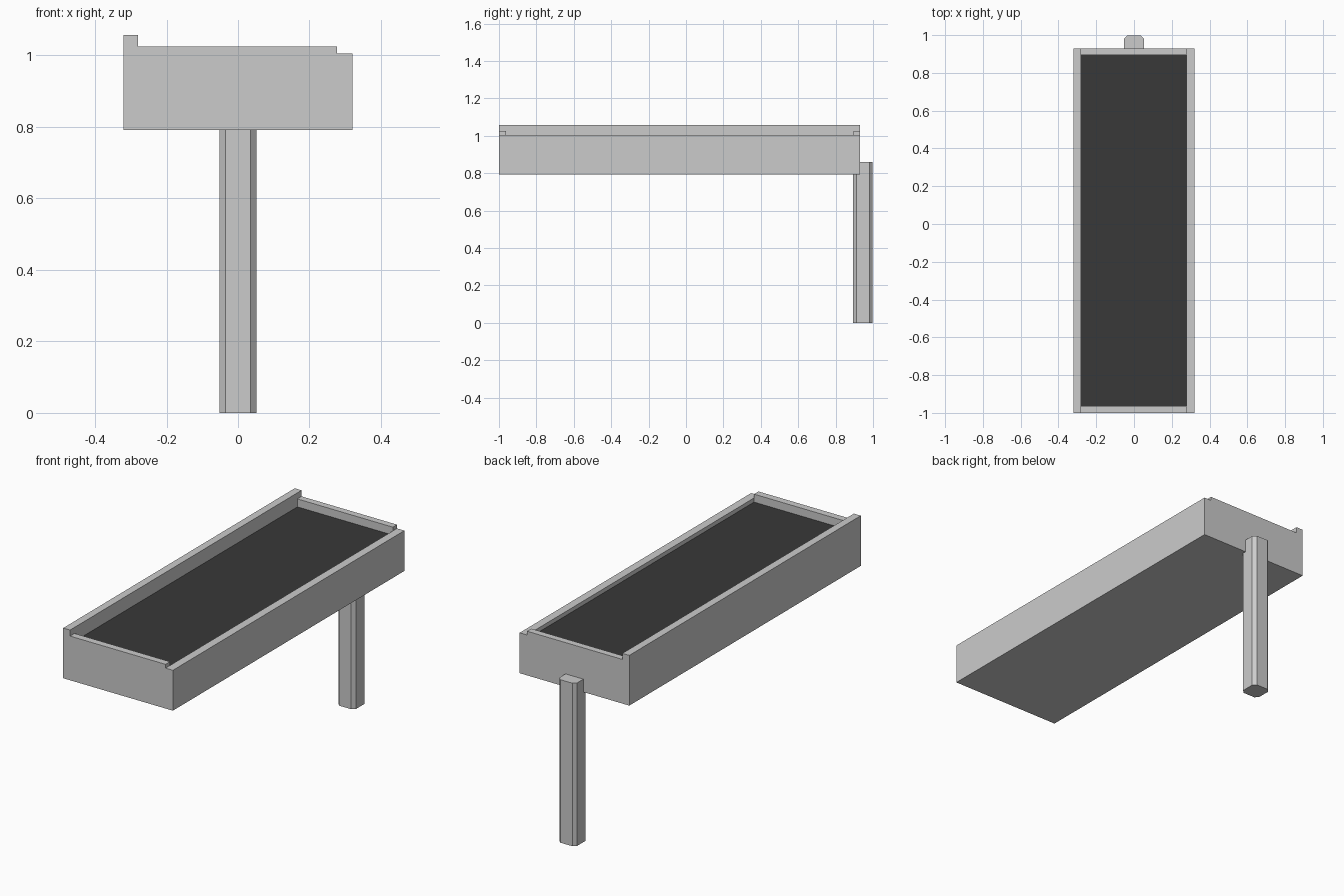
import bpy, bmesh

if "Cube" in bpy.data.objects:
    bpy.data.objects.remove(bpy.data.objects["Cube"])


def prism(name, outline, axis, start, end):
    """Extrude a closed 2D outline along y (outline in xz) or z (outline in xy)."""
    bm = bmesh.new()
    pts = [(a, start, b) if axis == 'y' else (a, b, start) for a, b in outline]
    face = bm.faces.new([bm.verts.new(p) for p in pts])
    new = bmesh.ops.extrude_face_region(bm, geom=[face])['geom']
    step = (0, end - start, 0) if axis == 'y' else (0, 0, end - start)
    bmesh.ops.translate(bm, vec=step,
                        verts=[g for g in new if isinstance(g, bmesh.types.BMVert)])
    bmesh.ops.recalc_face_normals(bm, faces=bm.faces)
    mesh = bpy.data.meshes.new(name)
    bm.to_mesh(mesh)
    bm.free()
    obj = bpy.data.objects.new(name, mesh)
    bpy.context.collection.objects.link(obj)
    return obj


# Tray body: stepped end profile, tall left wall and low right wall
tray = prism("tray", [(-0.32, 0.792), (0.32, 0.792), (0.32, 1.005), (0.277, 1.005),
                      (0.277, 1.025), (-0.28, 1.025), (-0.28, 1.057), (-0.32, 1.057)],
             'y', -1.0, 0.93)

# Shallow recess between the walls
cutter = prism("recess_cutter", [(-0.28, 0.983), (0.277, 0.983), (0.277, 1.2), (-0.28, 1.2)],
               'y', -0.963, 0.895)
cutter.hide_render = True
mod = tray.modifiers.new("recess", 'BOOLEAN')
mod.object = cutter
mod.operation = 'DIFFERENCE'
mod.solver = 'EXACT'
bpy.context.view_layer.objects.active = tray
bpy.ops.object.modifier_apply(modifier=mod.name)
bpy.data.objects.remove(cutter)

# Dark bed on the recess floor
dark = bpy.data.materials.new("dark_bed")
dark.diffuse_color = (0.04, 0.04, 0.04, 1)
dark.use_nodes = True
dark.node_tree.nodes["Principled BSDF"].inputs["Base Color"].default_value = dark.diffuse_color
tray.data.materials.clear()
tray.data.materials.append(None)
tray.data.materials.append(dark)
for p in tray.data.polygons:
    p.material_index = int(p.normal.z > 0.9 and p.center.z < 0.99)

# Support post: square with chamfered corners
h, c, yc = 0.052, 0.035, 0.946
octagon = [(h, -c), (h, c), (c, h), (-c, h), (-h, c), (-h, -c), (-c, -h), (c, -h)]
prism("support_post", [(x, y + yc) for x, y in octagon], 'z', 0.0, 0.86)
